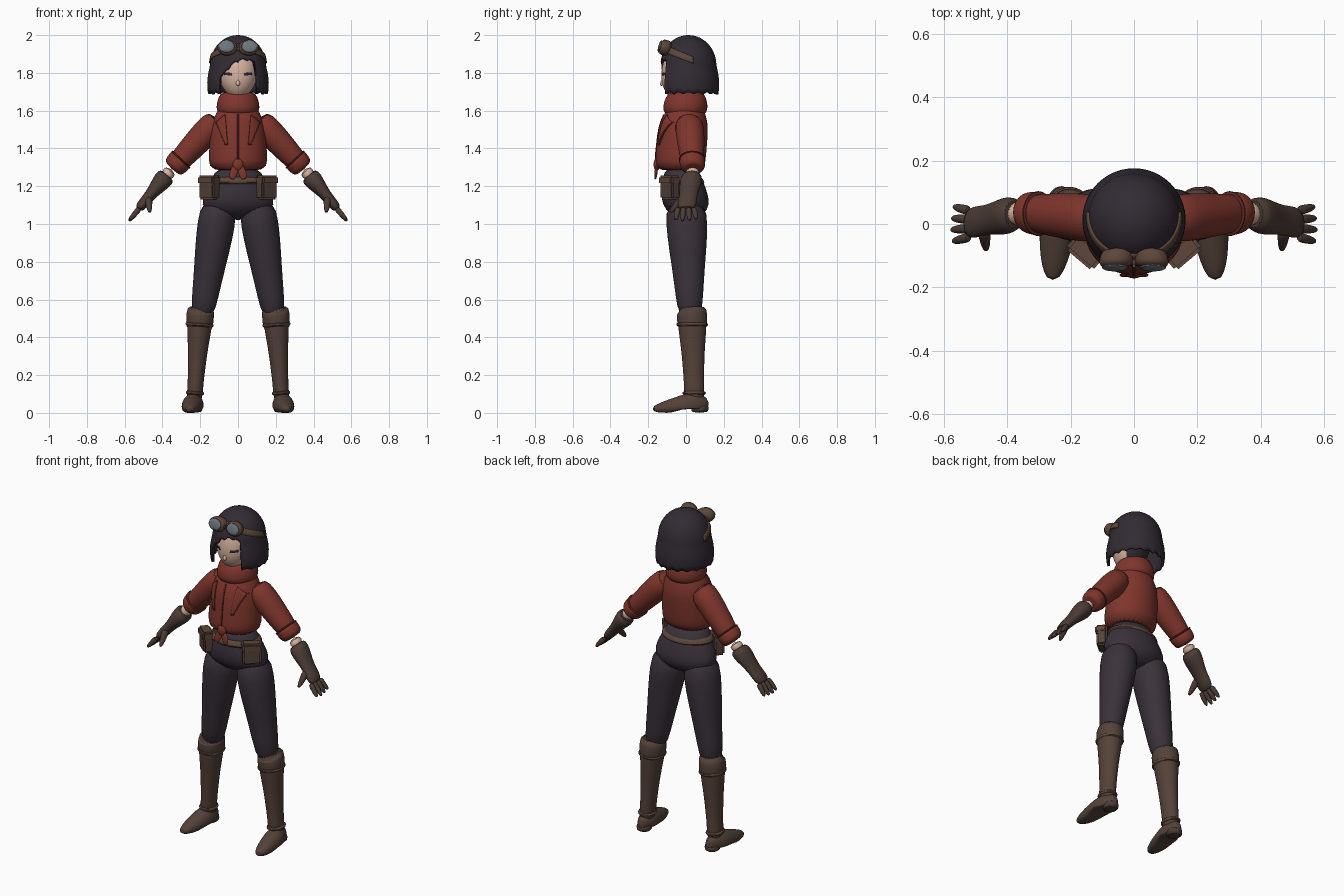
import bpy, bmesh, math
from mathutils import Vector
from mathutils.bvhtree import BVHTree

cube = bpy.data.objects.get("Cube")
if cube:
    bpy.data.objects.remove(cube, do_unlink=True)


def material(name, *rgb):
    m = bpy.data.materials.new(name)
    m.use_nodes = True
    m.diffuse_color = (*rgb, 1)
    m.node_tree.nodes["Principled BSDF"].inputs["Base Color"].default_value = (*rgb, 1)
    return m


red = material("brick red cloth", .21, .036, .025)
dark_red = material("dark red trim", .11, .02, .015)
plum = material("dark plum hair", .032, .024, .034)
charcoal = material("charcoal trousers", .042, .032, .042)
boot_brown = material("brown boot leather", .088, .054, .041)
glove_brown = material("dark glove leather", .072, .045, .036)
tan = material("tan belt leather", .11, .062, .042)
skin = material("pale skin", .68, .45, .35)
glass = material("grey blue lens", .15, .18, .21)


def finish(name, bm, mat):
    bmesh.ops.recalc_face_normals(bm, faces=bm.faces)
    mesh = bpy.data.meshes.new(name)
    bm.to_mesh(mesh)
    bm.free()
    mesh.materials.append(mat)
    for face in mesh.polygons:
        face.use_smooth = True
    mesh.set_sharp_from_angle(angle=math.radians(50))
    ob = bpy.data.objects.new(name, mesh)
    bpy.context.collection.objects.link(ob)
    return ob


def limb(name, start, end, radii, mat, depth=1, spread=0, axis=(0, 1, 0), sides=20, shape=None):
    """Smooth skin over evenly spaced ellipses; depth is their ratio along the axis."""
    bm = bmesh.new()
    start, end, v = Vector(start), Vector(end), Vector(axis)
    u = v.cross(end - start).normalized()
    loops = []
    for i, radius in enumerate(radii):
        t = i / (len(radii) - 1)
        loop = []
        for k in range(sides):
            a = math.tau * k / sides
            p = start.lerp(end, t) + radius * (u * math.cos(a) + v * math.sin(a) * (depth + spread * t))
            if shape:
                shape(p)
            loop.append(bm.verts.new(p))
        loops.append(loop)
    for low, high in zip(loops, loops[1:]):
        for k in range(sides):
            bm.faces.new((low[k - 1], low[k], high[k], high[k - 1]))
    bm.faces.new(loops[0])
    bm.faces.new(loops[-1])
    ob = finish(name, bm, mat)
    ob.modifiers.new("smooth", 'SUBSURF').levels = 1
    return ob


def sheet(name, point, columns, rows, mat, thickness):
    """Thin sheet through point(u, v), with u and v from 0 to 1."""
    bm = bmesh.new()
    grid = [[bm.verts.new(point(i / columns, j / rows)) for j in range(rows + 1)]
            for i in range(columns + 1)]
    for a, b in zip(grid, grid[1:]):
        for j in range(rows):
            bm.faces.new((a[j], b[j], b[j + 1], a[j + 1]))
    bmesh.ops.remove_doubles(bm, verts=bm.verts, dist=.0002)
    ob = finish(name, bm, mat)
    solid = ob.modifiers.new("thickness", 'SOLIDIFY')
    solid.thickness, solid.offset = thickness, -1
    return ob


def patch(name, corners, target, mat, lift=.005):
    """Plate with four (x, z) corners, laid on the front of the target."""
    tree = BVHTree.FromObject(target, bpy.context.evaluated_depsgraph_get())
    a, b, c, d = [Vector(corner) for corner in corners]

    def point(u, v):
        x, z = a.lerp(b, u).lerp(d.lerp(c, u), v)
        hit = tree.ray_cast(Vector((x, -1, z)), Vector((0, 1, 0)))[0]
        return hit - Vector((0, lift, 0))
    return sheet(name, point, 8, 8, mat, .006)


def box(name, location, size, yaw, mat):
    bm = bmesh.new()
    bmesh.ops.create_cube(bm, size=1)
    bmesh.ops.scale(bm, vec=size, verts=bm.verts)
    bmesh.ops.bevel(bm, geom=bm.edges[:], offset=.01, segments=2, affect='EDGES')
    ob = finish(name, bm, mat)
    ob.location, ob.rotation_euler.z = location, yaw


sideways = (1, 0, 0)

# Head, with hair colour behind the ears
head = limb("head", (0, -.05, 1.66), (0, 0, 1.94), [.025, .075, .098, .107, .108, .1, .07], skin, sides=28)
head.data.materials.append(plum)
for face in head.data.polygons:
    face.material_index = int(face.center.y > .01)
limb("nose", (0, -.12, 1.77), (0, -.13, 1.73), [.005, .01, .013, .007], skin, sides=10)
limb("neck", (0, 0, 1.56), (0, 0, 1.74), [.05, .05], skin)


# Bobbed hair: a dome over a swept fringe and a scalloped hem
def hair_point(degrees, z, lift=0):
    drop = 1.84 - z
    if drop < 0:
        radius = .148 * math.sqrt(max(0, 1 - (drop / .16) ** 2))
    else:
        radius = .148 + .015 * math.sin(math.pi * drop / .2)
    a = math.radians(degrees)
    radius += lift
    return radius * math.sin(a), .013 - radius * math.cos(a), z


def hair(u, v):
    degrees = 360 * u - 180
    hem = 1.685
    if abs(degrees) < 37:
        hem = 1.865 - .09 * ((degrees - 15) / 50) ** 2
    hem += .012 * abs(math.sin(math.radians(degrees * 9)))
    return hair_point(degrees, 2 - (2 - hem) * (1 - math.cos(v * math.pi / 2)))


def strap(u, v):
    side = 2 * u - 1
    return hair_point(100 * side, 1.955 - .07 * abs(side) ** 1.5 - .035 * v, .006)


sheet("hair", hair, 120, 18, plum, .014)

# Goggles pushed up on the hair
sheet("goggle_strap", strap, 40, 3, tan, .007)
box("goggle_bridge", (0, -.125, 1.935), (.03, .025, .022), 0, tan)

# Jacket with collar, front edge and knot
jacket = limb("jacket", (0, -.035, 1.275), (0, 0, 1.65), [.148, .157, .153, .149, .143, .118, .08],
              red, .84, .1, sides=28)
limb("collar", (0, -.005, 1.57), (0, 0, 1.705), [.1, .115, .114, .103, .085], red, 1.03, sides=28)
patch("front_edge", [(-.004, 1.3), (.004, 1.3), (.004, 1.58), (-.004, 1.58)], jacket, dark_red)
limb("tie_knot", (0, -.155, 1.35), (0, -.155, 1.28), [.015, .03, .03, .015], red, .6, sides=12)

# Trousers seat and belt
limb("trouser_seat", (0, -.025, 1.3), (0, .01, 1.02), [.115, .137, .168, .192, .19, .08],
     charcoal, .78, -.2, sides=28)
limb("belt", (0, -.024, 1.255), (0, -.018, 1.205), [.136, .15, .163, .155], tan, .74, sides=28)


def notch(p):
    # Boot top dips at the front
    if p.z > .55:
        p.z -= .7 * max(0, .03 - p.y)


def flat_sole(p):
    # The sole stays flat, raised behind the ball of the foot
    p.z = max(p.z, .02 if p.y > -.03 else 0)


for s, side in ((1, "left_"), (-1, "right_")):
    def at(x, y, z):
        return Vector((s * x, y, z))

    # Eye, goggle, lapel and tie end
    patch(side + "eye", [(s * .033, 1.785), (s * .073, 1.79), (s * .075, 1.803), (s * .036, 1.8)],
          head, plum, .003)
    back, front = at(.05, -.08, 1.925), at(.06, -.138, 1.94)
    limb(side + "goggle_frame", back, front, [.035, .042, .043, .043, .035], tan, 1.25, axis=sideways)
    limb(side + "goggle_lens", back.lerp(front, .9), back.lerp(front, 1.15), [.035, .035, .02],
         glass, 1.25, axis=sideways)
    hem, notch_low, notch_high, throat = [(s * x, z) for x, z in
                                          ((.055, 1.42), (.065, 1.42), (.118, 1.54), (.07, 1.58))]
    patch(side + "lapel", [hem, notch_low, notch_high, throat], jacket, red, .008)
    patch(side + "lapel_edge", [notch_low, (s * .072, 1.42), (s * .123, 1.54), notch_high], jacket, dark_red)
    limb(side + "tie_end", at(.01, -.155, 1.31), at(.035, -.163, 1.235), [.015, .022, .022, .012],
         red, .4, sides=12)

    # Leg
    hip, knee, ankle = at(.097, 0, 1.12), at(.192, .022, .5), at(.232, .045, .05)
    limb(side + "trouser_leg", hip, knee, [.095, .102, .093, .081, .071, .06], charcoal, 1.12, -.1)

    # Boot with turned cuff and straps
    top = at(.196, .03, .575)
    limb(side + "boot_shaft", top, ankle, [.066, .07, .06, .051, .046, .041, .045], boot_brown, 1.1, .2)
    limb(side + "boot_cuff", top, top.lerp(ankle, .28), [.07, .074, .074, .066], boot_brown, 1.1, shape=notch)
    for part, t, radius in (("knee", .18, .076), ("ankle", .87, .05)):
        limb(side + part + "_strap", top.lerp(ankle, t), top.lerp(ankle, t + .05),
             [radius - .01, radius, radius, radius - .01], tan, 1.1 + .2 * t)
    limb(side + "foot", at(.228, .122, .05), at(.257, -.178, .02), [.03, .06, .068, .057, .045, .032, .014],
         boot_brown, .6, .8, sideways, shape=flat_sole)
    limb(side + "heel", at(.23, .072, 0), at(.23, .075, .045), [.042, .042, .042], glove_brown, 1.1)

    # Hip pouch with flap
    box(side + "pouch", at(.152, -.085, 1.19), (.105, .06, .12), s * .7, boot_brown)
    box(side + "pouch_flap", at(.154, -.088, 1.232), (.112, .066, .05), s * .7, tan)

    # Sleeve with rolled cuff, and bare wrist
    shoulder, cuff, knuckle = at(.1, .015, 1.56), at(.35, .037, 1.29), at(.53, 0, 1.075)
    limb(side + "sleeve", shoulder, cuff, [.07, .075, .07, .062, .052], red, 1.04)
    limb(side + "sleeve_cuff", shoulder.lerp(cuff, .77), cuff, [.055, .067, .065, .062, .05], red, 1.05)
    limb(side + "cuff_trim", shoulder.lerp(cuff, .79), shoulder.lerp(cuff, .83), [.06, .069, .069, .06],
         dark_red, 1.05)
    limb(side + "wrist", cuff, cuff.lerp(knuckle, .2), [.037, .036], skin, 1.1)

    # Glove: gauntlet and palm, fingers, thumb
    limb(side + "glove", cuff.lerp(knuckle, .12), knuckle, [.05, .052, .043, .034, .029, .029, .022],
         glove_brown, 1, .95)
    for k, finger in enumerate(("index", "middle", "ring", "little")):
        y = .028 * (k - 1.5)
        reach = .06 - .005 * abs(k - 1.2)
        root = knuckle + at(-.01, y, .01)
        limb(side + finger + "_finger", root, root + at(reach, y * .3, -1.2 * reach),
             [.015, .016, .015, .013, .007], glove_brown, sides=10)
    limb(side + "thumb", at(.475, -.015, 1.14), at(.467, -.085, 1.06), [.02, .021, .018, .015, .007],
         glove_brown, axis=sideways, sides=10)
